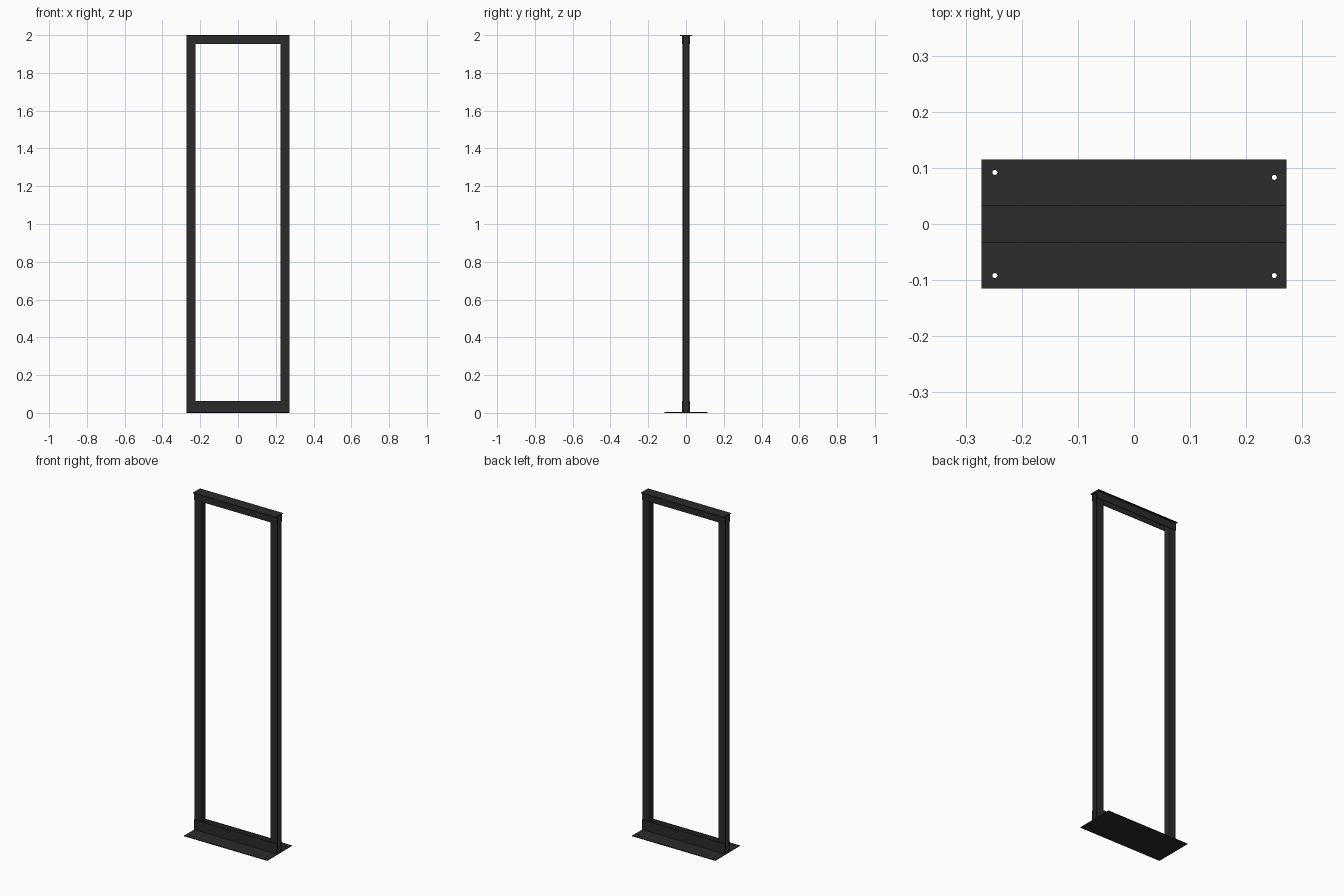
import bpy, bmesh

if "Cube" in bpy.data.objects:
    bpy.data.objects.remove(bpy.data.objects["Cube"])

HALF_W, HALF_D, H = 0.272, 0.115, 2.0   # overall half width, half depth, height
T = 0.004                               # sheet thickness

black = bpy.data.materials.new("black_steel")
black.diffuse_color = (0.024, 0.024, 0.024, 1)
black.use_nodes = True
black.node_tree.nodes["Principled BSDF"].inputs["Base Color"].default_value = black.diffuse_color


def extrude(name, outline, axis, start, end):
    """Extrude a closed 2D outline along x (outline in y,z) or z (outline in x,y)."""
    def place(a, b, s):
        return (s, a, b) if axis == "x" else (a, b, s)
    bm = bmesh.new()
    face = bm.faces.new([bm.verts.new(place(a, b, start)) for a, b in outline])
    moved = bmesh.ops.extrude_face_region(bm, geom=[face])["geom"]
    delta = [e - s for e, s in zip(place(0, 0, end), place(0, 0, start))]
    bmesh.ops.translate(bm, vec=delta,
                        verts=[v for v in moved if isinstance(v, bmesh.types.BMVert)])
    bmesh.ops.recalc_face_normals(bm, faces=bm.faces)
    mesh = bpy.data.meshes.new(name)
    bm.to_mesh(mesh)
    bm.free()
    obj = bpy.data.objects.new(name, mesh)
    bpy.context.collection.objects.link(obj)
    mesh.materials.append(black)
    return obj


def hat(half_depth, flange_y, height):
    """Plate at height 0 with two upright flanges, as (y, z) points."""
    s = 1 if height > 0 else -1
    right = [(half_depth, 0), (half_depth, s * T), (flange_y, s * T),
             (flange_y, height), (flange_y - T, height), (flange_y - T, s * T)]
    return right + [(-y, z) for y, z in reversed(right)]


# Uprights: C channels, web on the inside, open to the outside
INNER, D = 0.226, 0.018
for side, label in ((-1, "left"), (1, "right")):
    c = [(HALF_W, -D), (INNER, -D), (INNER, D), (HALF_W, D),
         (HALF_W, D - T), (INNER + T, D - T), (INNER + T, -D + T), (HALF_W, -D + T)]
    extrude(label + "_upright", [(side * x, y) for x, y in c], "z", T, H - T)

# Top crossbar: cap plate with flanges hanging over the uprights
extrude("top_crossbar", [(y, z + H) for y, z in hat(0.033, D + T, -0.046)],
        "x", -HALF_W, HALF_W)

# Base: floor plate with flanges standing against the uprights
base = extrude("base_plate", hat(HALF_D, D + T, 0.063), "x", -HALF_W, HALF_W)

# Anchor holes in the base corners
for i, (x, y) in enumerate([(-0.248, 0.092), (0.25, 0.083), (-0.248, -0.092), (0.25, -0.092)]):
    bpy.ops.mesh.primitive_cylinder_add(vertices=20, radius=0.0045, depth=0.03,
                                        location=(x, y, 0))
    cutter = bpy.context.object
    cutter.name = f"anchor_hole_cutter_{i + 1}"
    cutter.hide_render = True
    cutter.display_type = "WIRE"
    cut = base.modifiers.new("anchor_hole", "BOOLEAN")
    cut.operation = "DIFFERENCE"
    cut.solver = "EXACT"
    cut.object = cutter
